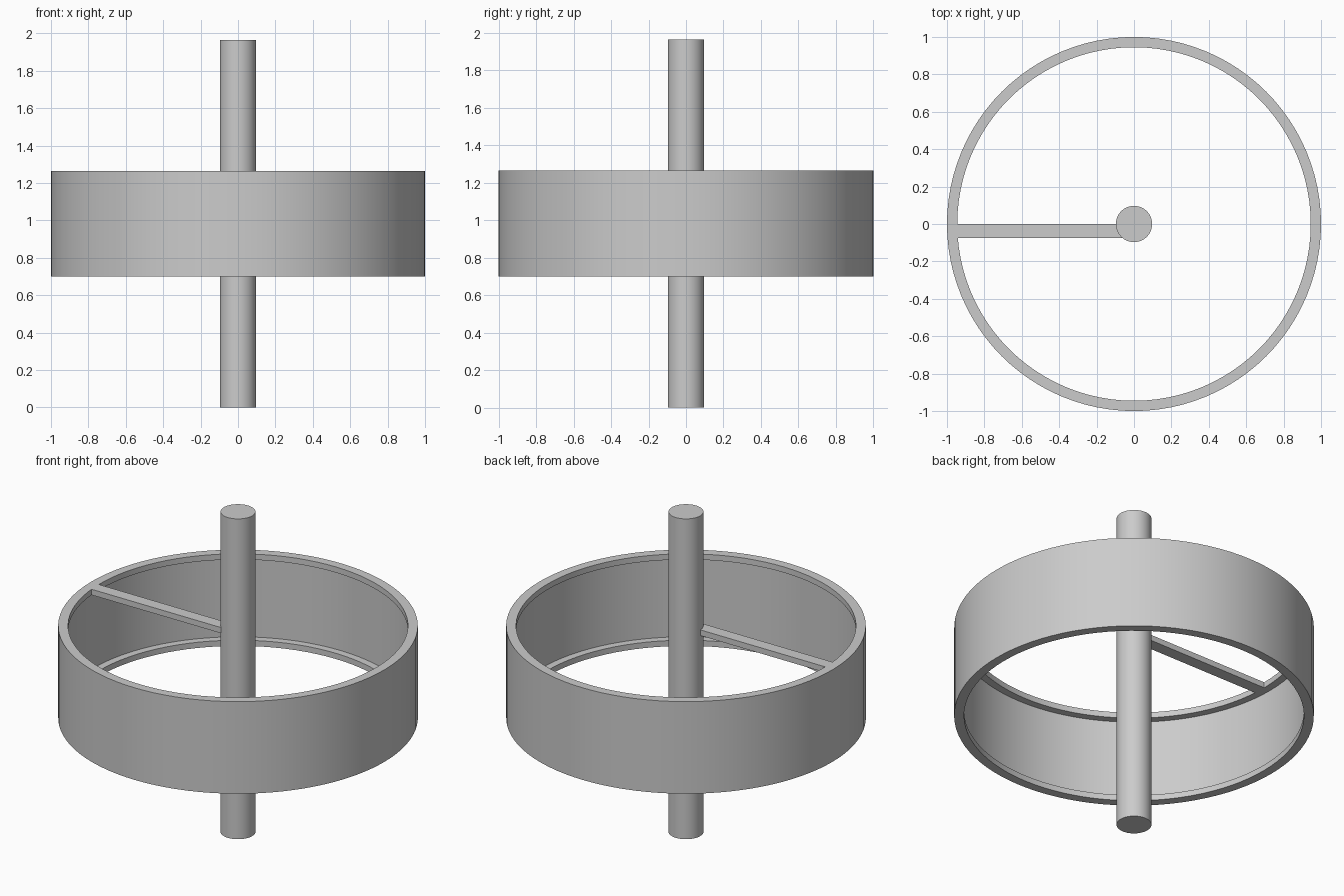
import bpy
import bmesh
from math import radians, tau

cube = bpy.data.objects.get("Cube")
if cube:
    bpy.data.objects.remove(cube, do_unlink=True)

SIDES = 96
BOTTOM, TOP = 0.70, 1.265      # drum height range
LIP = 0.035                    # lip and spoke thickness
LIP_R, WALL_R = 0.945, 0.99    # inner radii

grey = bpy.data.materials.new("plain grey")
grey.use_nodes = True
colour = (0.6, 0.6, 0.6, 1)
grey.diffuse_color = colour
grey.node_tree.nodes["Principled BSDF"].inputs["Base Color"].default_value = colour


def finish(obj, name, smooth=True):
    obj.name = obj.data.name = name
    obj.data.materials.append(grey)
    if smooth:
        bpy.ops.object.select_all(action='DESELECT')
        obj.select_set(True)
        bpy.context.view_layer.objects.active = obj
        bpy.ops.object.shade_smooth_by_angle(angle=radians(30))


def lathe(name, profile):
    """Turn a closed (radius, height) profile about the z axis."""
    bm = bmesh.new()
    verts = [bm.verts.new((r, 0, z)) for r, z in profile]
    edges = [bm.edges.new((v, verts[i - 1])) for i, v in enumerate(verts)]
    bmesh.ops.spin(bm, geom=verts + edges, cent=(0, 0, 0), axis=(0, 0, 1),
                   angle=tau, steps=SIDES, use_merge=True)
    bmesh.ops.remove_doubles(bm, verts=bm.verts, dist=1e-5)
    bmesh.ops.recalc_face_normals(bm, faces=bm.faces)
    mesh = bpy.data.meshes.new(name)
    bm.to_mesh(mesh)
    bm.free()
    obj = bpy.data.objects.new(name, mesh)
    bpy.context.collection.objects.link(obj)
    finish(obj, name)


# Thin drum wall with an inward lip at each rim
lathe("drum", [
    (1, BOTTOM), (1, TOP), (LIP_R, TOP), (LIP_R, TOP - LIP),
    (WALL_R, TOP - LIP), (WALL_R, BOTTOM + LIP),
    (LIP_R, BOTTOM + LIP), (LIP_R, BOTTOM),
])

# Central shaft
height = 1.965
bpy.ops.mesh.primitive_cylinder_add(vertices=64, radius=0.097, depth=height,
                                    location=(0, 0, height / 2))
finish(bpy.context.object, "shaft")

# Single spoke, flush with the upper lip, along one side of the centre line
x0, x1, width = -0.96, -0.03, 0.075
bpy.ops.mesh.primitive_cube_add(
    size=1, location=((x0 + x1) / 2, -width / 2, TOP - LIP / 2))
spoke = bpy.context.object
spoke.scale = (x1 - x0, width, LIP)
bpy.ops.object.transform_apply(location=False, rotation=False, scale=True)
finish(spoke, "spoke", smooth=False)
